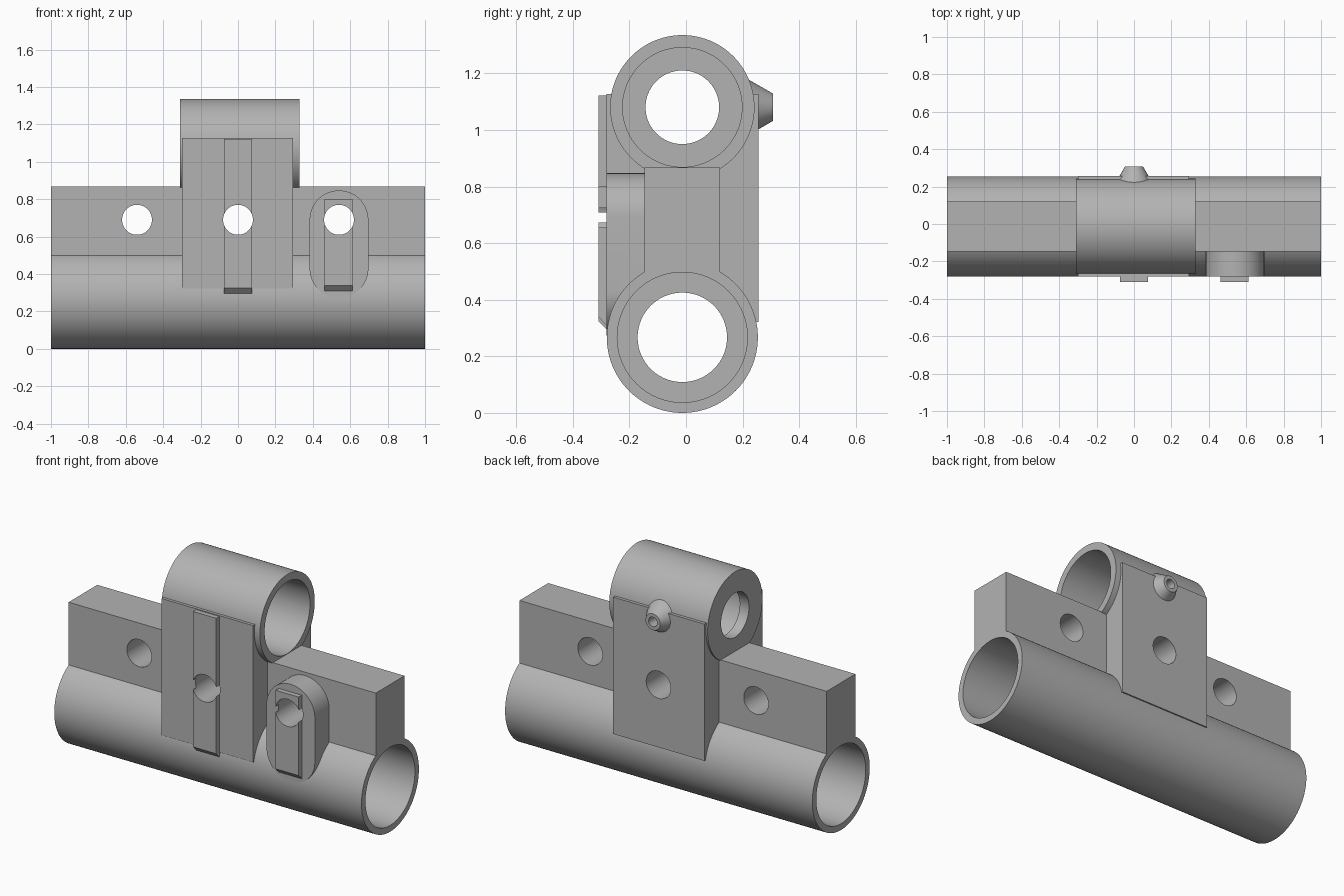
import bpy, bmesh
from math import sin, cos, pi, radians
from mathutils import Matrix, Vector

if "Cube" in bpy.data.objects:
    bpy.data.objects.remove(bpy.data.objects["Cube"])

GREY = (0.45, 0.45, 0.45, 1)
metal = bpy.data.materials.new("plain grey metal")
metal.use_nodes = True
metal.diffuse_color = GREY
metal.node_tree.nodes["Principled BSDF"].inputs["Base Color"].default_value = GREY

AXIS_Y = -0.013      # shared depth of both tube axes
LOW_Z, HIGH_Z = 0.267, 1.08
HOLE_Z = 0.69
HOLE_X = (-0.54, 0, 0.54)


def finish(name, bm, material=metal):
    bmesh.ops.recalc_face_normals(bm, faces=bm.faces)
    mesh = bpy.data.meshes.new(name)
    bm.to_mesh(mesh)
    bm.free()
    mesh.materials.append(material)
    ob = bpy.data.objects.new(name, mesh)
    bpy.context.collection.objects.link(ob)
    return ob


def lathe(name, profile, centre, along="X", steps=96):
    """Revolve a closed (distance, radius) profile round the X or Y direction."""
    bm = bmesh.new()
    rings = []
    for i in range(steps):
        a = 2 * pi * i / steps
        ring = []
        for d, r in profile:
            p = (d, r * cos(a), r * sin(a)) if along == "X" else (r * cos(a), d, r * sin(a))
            ring.append(bm.verts.new(Vector(p) + Vector(centre)))
        rings.append(ring)
    n = len(profile)
    for i in range(steps):
        a, b = rings[i], rings[(i + 1) % steps]
        for j in range(n):
            k = (j + 1) % n
            bm.faces.new((a[j], a[k], b[k], b[j]))
    return finish(name, bm)


def prism(name, outline, lo, hi, along="X"):
    """Extrude a (y, z) outline along X, or an (x, z) outline along Y."""
    bm = bmesh.new()
    place = (lambda u, v, d: (d, u, v)) if along == "X" else (lambda u, v, d: (u, d, v))
    ends = [[bm.verts.new(place(u, v, d)) for u, v in outline] for d in (lo, hi)]
    bm.faces.new(ends[0])
    bm.faces.new(ends[1])
    n = len(outline)
    for i in range(n):
        j = (i + 1) % n
        bm.faces.new((ends[0][i], ends[0][j], ends[1][j], ends[1][i]))
    return finish(name, bm)


def rect(u0, u1, v0, v1):
    return [(u0, v0), (u1, v0), (u1, v1), (u0, v1)]


def rod(name, radius, centre, along, length=3):
    bm = bmesh.new()
    turn = Matrix.Rotation(pi / 2, 4, "Y" if along == "X" else "X")
    bmesh.ops.create_cone(bm, cap_ends=True, segments=64, radius1=radius, radius2=radius,
                          depth=length, matrix=Matrix.Translation(centre) @ turn)
    ob = finish(name, bm)
    ob.hide_render = True
    return ob


def cut(ob, *cutters):
    bpy.context.view_layer.objects.active = ob
    for c in cutters:
        mod = ob.modifiers.new("cut", "BOOLEAN")
        mod.operation, mod.solver, mod.object = "DIFFERENCE", "EXACT", c
        bpy.ops.object.modifier_apply(modifier=mod.name)


# Cutters
low_bore = rod("low_bore_cutter", 0.25, (0, AXIS_Y, LOW_Z), "X")
high_bore = rod("high_bore_cutter", 0.235, (0, AXIS_Y, HIGH_Z), "X")
bolts = [rod("bolt_hole_cutter", 0.08, (x, 0, HOLE_Z), "Y") for x in HOLE_X]
port = rod("port_cutter", 0.028, (0, 0.3, HIGH_Z), "Y", 0.4)

# Long lower tube, bored from both ends to a central collar
lower_tube = lathe("lower_tube", [(-1, 0.267), (1, 0.267), (1, 0.23), (0.05, 0.23),
                                  (0.05, 0.158), (-0.05, 0.158), (-0.05, 0.23), (-1, 0.23)],
                   (0, AXIS_Y, LOW_Z))

# Short upper barrel with one flanged end
upper_barrel = lathe("upper_barrel", [(-0.31, 0.255), (0.33, 0.255), (0.33, 0.211),
                                      (-0.25, 0.211), (-0.25, 0.13), (-0.31, 0.13)],
                     (0, AXIS_Y, HIGH_Z))
cut(upper_barrel, port)

# Web rising from the lower tube
web = prism("web", rect(-0.147, 0.12, 0.4, 0.867), -1, 1)
cut(web, low_bore, *bolts)

# Central block joining tube and barrel
block = prism("central_block", rect(-0.281, 0.256, 0.322, 1.127), -0.3, 0.295)
cut(block, low_bore, high_bore, bolts[1], port)

# Rounded side lug
lug_x, lug_r, lug_low = HOLE_X[2], 0.157, 0.43
arc = [pi * i / 32 for i in range(33)]
outline = [(lug_x + lug_r * cos(a), HOLE_Z + lug_r * sin(a)) for a in arc]
outline += [(lug_x - lug_r * cos(a), lug_low - lug_r * sin(a)) for a in arc]
lug = prism("side_lug", outline, -0.281, -0.12, "Y")
cut(lug, low_bore, bolts[2])

# Raised strips with a chamfered foot
strips = []
for name, x, low, top, bolt in (("central_strip", 0, 0.295, 1.122, bolts[1]),
                                ("lug_strip", lug_x - 0.003, 0.31, 0.802, bolts[2])):
    side = [(-0.27, low), (-0.281, low), (-0.31, low + 0.03), (-0.31, top), (-0.27, top)]
    strip = prism(name, side, x - 0.075, x + 0.075)
    cut(strip, bolt)
    strips.append(strip)

# Conical port on the back of the barrel
nozzle = lathe("back_nozzle", [(0.2, 0.11), (0.308, 0.048), (0.308, 0.028), (0.2, 0.028)],
               (0, 0, HIGH_Z), "Y", 48)

for c in (low_bore, high_bore, port, *bolts):
    bpy.data.objects.remove(c)

# Smooth the round faces, keep the edges crisp
bpy.ops.object.select_all(action="DESELECT")
for ob in (lower_tube, upper_barrel, web, block, lug, nozzle, *strips):
    ob.select_set(True)
bpy.context.view_layer.objects.active = lower_tube
bpy.ops.object.shade_smooth_by_angle(angle=radians(30))
